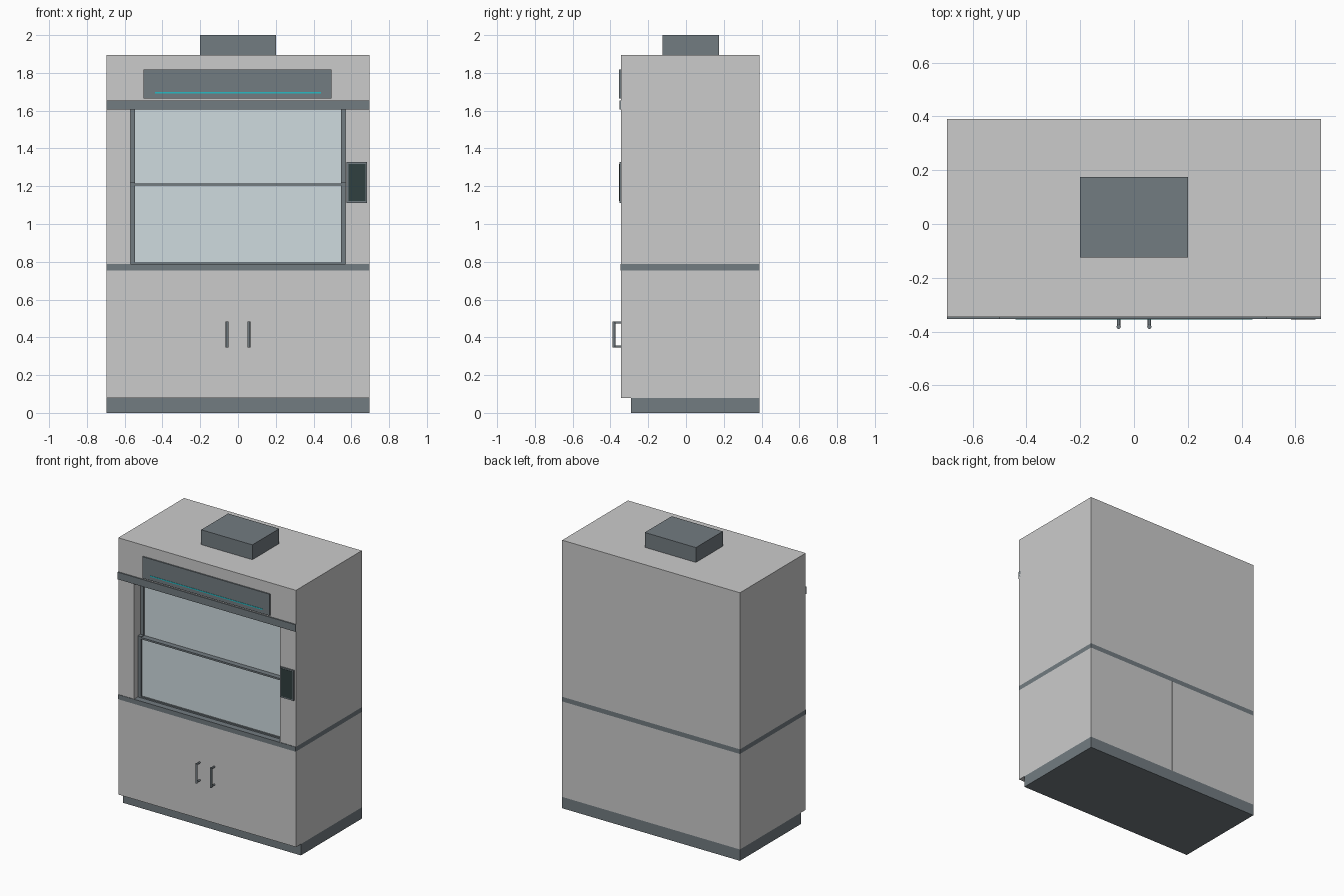
import bpy, math

if "Cube" in bpy.data.objects:
    bpy.data.objects.remove(bpy.data.objects["Cube"])


def material(name, rgb):
    m = bpy.data.materials.new(name)
    m.diffuse_color = (*rgb, 1)
    m.use_nodes = True
    m.node_tree.nodes["Principled BSDF"].inputs["Base Color"].default_value = m.diffuse_color
    return m


TRIM = material("trim_grey", (0.17, 0.20, 0.22))
GLASS = material("pale_glass", (0.62, 0.71, 0.74))
SCREEN = material("dark_screen", (0.03, 0.05, 0.05))
CYAN = material("cyan_light", (0.02, 0.50, 0.55))


def box(name, x, y, z, mat=None):
    """Box from (min, max) ranges on each axis."""
    bpy.ops.mesh.primitive_cube_add(size=1, location=[(a + b) / 2 for a, b in (x, y, z)])
    o = bpy.context.object
    o.name = name
    o.scale = [b - a for a, b in (x, y, z)]
    bpy.ops.object.transform_apply(location=False, rotation=False, scale=True)
    if mat:
        o.data.materials.append(mat)
    return o


def rod(name, loc, r, length, rot, mat):
    bpy.ops.mesh.primitive_cylinder_add(vertices=16, radius=r, depth=length, location=loc, rotation=rot)
    o = bpy.context.object
    o.name = name
    o.data.materials.append(mat)
    bpy.ops.object.shade_smooth_by_angle()


W, F, B = 0.695, -0.345, 0.39      # half width, front, back
OPEN = 0.57                        # half width of the opening

# Base, worktop, header and exhaust collar
box("plinth", (-W, W), (-0.29, B), (0, 0.08), TRIM)
box("worktop", (-W, W), (F - 0.003, B), (0.755, 0.788), TRIM)
box("header", (-W, W), (F, B), (1.605, 1.895))
box("exhaust_collar", (-0.2, 0.2), (-0.125, 0.175), (1.895, 2.0), TRIM)
box("back_panel", (-OPEN, OPEN), (B - 0.02, B), (0.788, 1.605))

# Mirrored parts: cabinet halves, side walls, sash tracks, handles
for side, s in (("left", -1), ("right", 1)):
    def span(a, b):
        return tuple(sorted((s * a, s * b)))
    box(side + "_cabinet", span(0.001, W), (F, B), (0.08, 0.755))
    box(side + "_side_wall", span(OPEN, W), (F, B), (0.788, 1.605))
    box(side + "_front_track", span(0.545, OPEN), (-0.305, -0.275), (0.788, 1.22), TRIM)
    box(side + "_rear_track", span(0.545, OPEN), (-0.275, -0.245), (0.788, 1.605), TRIM)
    hx = s * 0.057
    rod(side + "_handle_bar", (hx, -0.382, 0.415), 0.008, 0.14, (0, 0, 0), TRIM)
    for i, hz in enumerate((0.352, 0.478)):
        rod(f"{side}_handle_post_{i}", (hx, -0.362, hz), 0.006, 0.038, (math.pi / 2, 0, 0), TRIM)

# Sliding sashes
box("lower_sash_glass", (-0.547, 0.547), (-0.293, -0.285), (0.795, 1.21), GLASS)
box("upper_sash_glass", (-0.547, 0.547), (-0.267, -0.259), (1.2, 1.605), GLASS)
box("sash_middle_rail", (-OPEN, OPEN), (-0.305, -0.255), (1.203, 1.215), TRIM)
box("sash_bottom_rail", (-OPEN, OPEN), (-0.305, -0.275), (0.788, 0.797), TRIM)

# Header trim, light panel and strip
box("header_trim", (-W, W), (F - 0.008, F + 0.015), (1.605, 1.655), TRIM)
box("light_panel", (-0.5, 0.495), (F - 0.009, F + 0.002), (1.665, 1.817), TRIM)
box("light_strip", (-0.44, 0.44), (F - 0.011, F - 0.006), (1.692, 1.7), CYAN)

# Control panel on the right wall
box("control_frame", (0.575, 0.683), (F - 0.008, F + 0.002), (1.112, 1.327), TRIM)
box("control_screen", (0.584, 0.674), (F - 0.01, F - 0.004), (1.121, 1.318), SCREEN)
